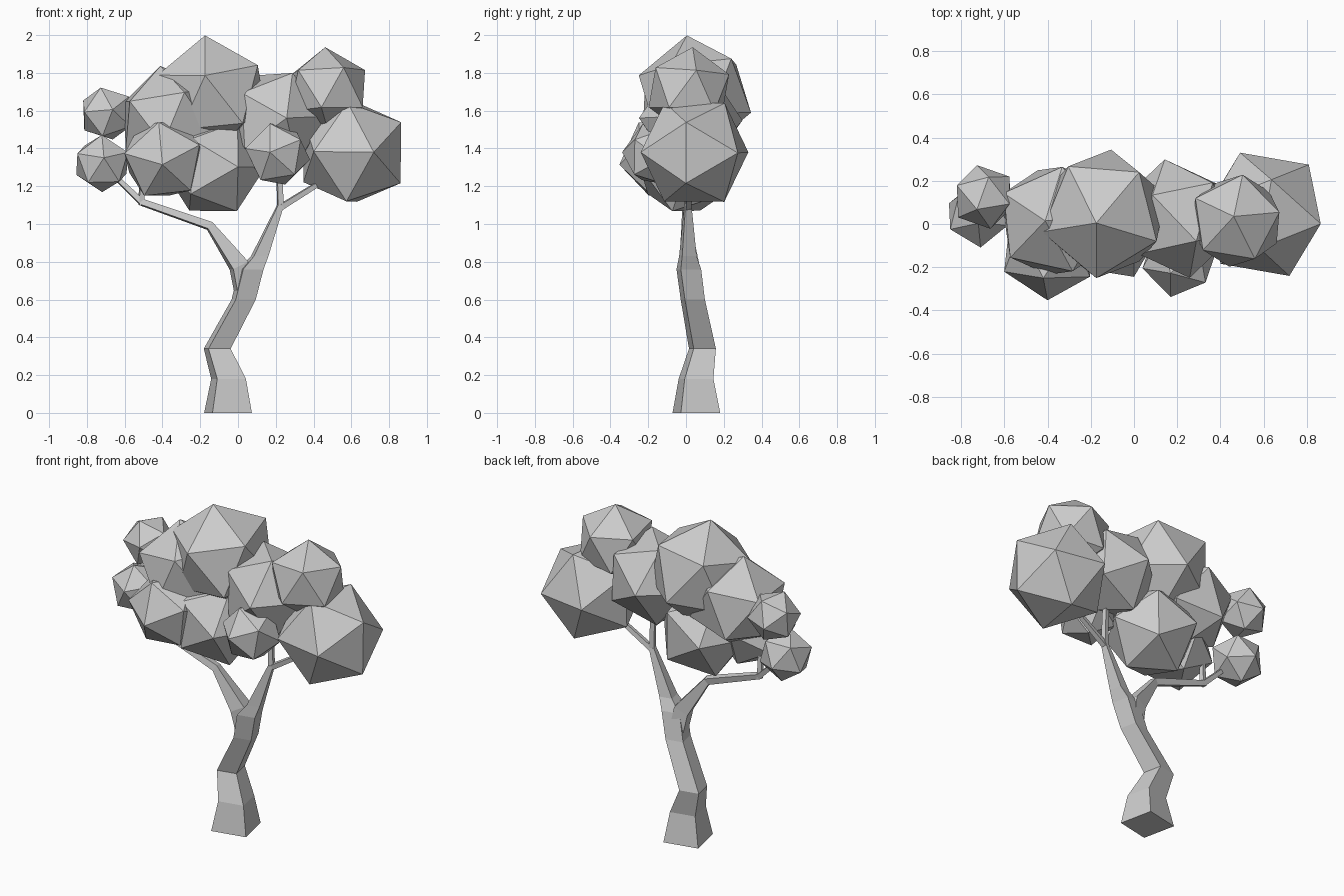
import bpy, bmesh, math
from mathutils import Vector, Matrix

if "Cube" in bpy.data.objects:
    bpy.data.objects.remove(bpy.data.objects["Cube"])


def make_object(name, bm):
    bmesh.ops.recalc_face_normals(bm, faces=bm.faces)
    mesh = bpy.data.meshes.new(name)
    bm.to_mesh(mesh)
    bm.free()
    obj = bpy.data.objects.new(name, mesh)
    bpy.context.collection.objects.link(obj)
    return obj


def frame(a, b):
    """Axes from a main direction and a second direction."""
    x = Vector(a).normalized()
    z = x.cross(Vector(b)).normalized()
    return Matrix((x, z.cross(x), z)).transposed()


def limb(name, points, flat=False, twist=12):
    """Square-section limb through (x, y, z, width) points."""
    bm = bmesh.new()
    path = [Vector(p[:3]) for p in points]
    rings = []
    for i, p in enumerate(path):
        t = path[min(i + 1, len(path) - 1)] - path[max(i - 1, 0)]
        t = Vector((0, 0, 1)) if flat else t.normalized()
        side = Vector((0, 1, 0)).cross(t).normalized()
        depth = t.cross(side)
        radius = points[i][3] / math.sqrt(2)
        ring = []
        for k in range(4):
            ang = math.radians(45 + twist + 90 * k)
            ring.append(bm.verts.new(p + radius * (side * math.cos(ang) + depth * math.sin(ang))))
        rings.append(ring)
    for r, s in zip(rings, rings[1:]):
        for k in range(4):
            bm.faces.new((r[k], r[(k + 1) % 4], s[(k + 1) % 4], s[k]))
    bm.faces.new(rings[0])
    bm.faces.new(rings[-1])
    return make_object(name, bm)


def leaf_clump(name, centre, radius, d1, d2):
    """Icosahedron with one corner along d1 and a neighbour towards d2."""
    bm = bmesh.new()
    bmesh.ops.create_icosphere(bm, subdivisions=1, radius=radius)
    bm.verts.ensure_lookup_table()
    v = bm.verts[0]
    n = v.link_edges[0].other_vert(v)
    rot = frame(d1, d2) @ frame(v.co, n.co).transposed()
    bmesh.ops.transform(bm, matrix=Matrix.Translation(centre) @ rot.to_4x4(), verts=bm.verts)
    return make_object(name, bm)


# Trunk running up into the right branch
limb("trunk", [(-.053, .055, 0, .213), (-.05, .053, .18, .155), (-.11, .087, .34, .12),
               (.03, .036, .6, .108), (.07, .015, .76, .11), (.115, .01, .83, .078),
               (.225, .01, 1.1, .032)], flat=True)

# Left branch and the twigs
limb("left_branch", [(.035, .03, .62, .085), (.005, .015, .78, .09), (-.15, 0, .99, .042),
                     (-.51, 0, 1.115, .032), (-.7, .02, 1.3, .02)])
limb("left_twig", [(-.51, 0, 1.1, .028), (-.51, -.01, 1.3, .022)])
limb("right_twig_upright", [(.225, .01, 1.08, .03), (.215, .01, 1.4, .025)])
limb("right_twig_outer", [(.22, .01, 1.085, .03), (.55, .03, 1.29, .022)])

# Foliage: centre, radius, two corner directions
clumps = [
    ((-.14, .047, 1.688), .315, (-.035, -.043, .315), (-.035, -.313, .095)),
    ((.472, .015, 1.705), .232, (-.01, .02, .23), (.21, .04, .1)),
    ((.605, .045, 1.38), .307, (.11, -.275, 0), (.26, -.04, .16)),
    ((-.365, .015, 1.555), .285, (.08, -.23, .14), (-.24, -.13, .07)),
    ((-.39, -.12, 1.345), .235, (-.01, -.228, -.03), (-.03, -.1, .21)),
    ((-.13, 0, 1.305), .277, (-.12, .07, -.22), (.12, -.07, -.22)),
    ((.20, .025, 1.555), .28, (.085, -.1, .235), (-.19, -.15, .11)),
    ((.21, -.165, 1.37), .178, (-.04, -.17, .01), (.13, -.1, .08)),
    ((-.695, .125, 1.585), .152, (.03, -.14, .02), (.12, -.05, .09)),
    ((-.72, .045, 1.32), .157, (.01, -.15, .03), (0, -.05, .15)),
]
for i, c in enumerate(clumps, 1):
    leaf_clump(f"leaf_clump_{i}", *c)
